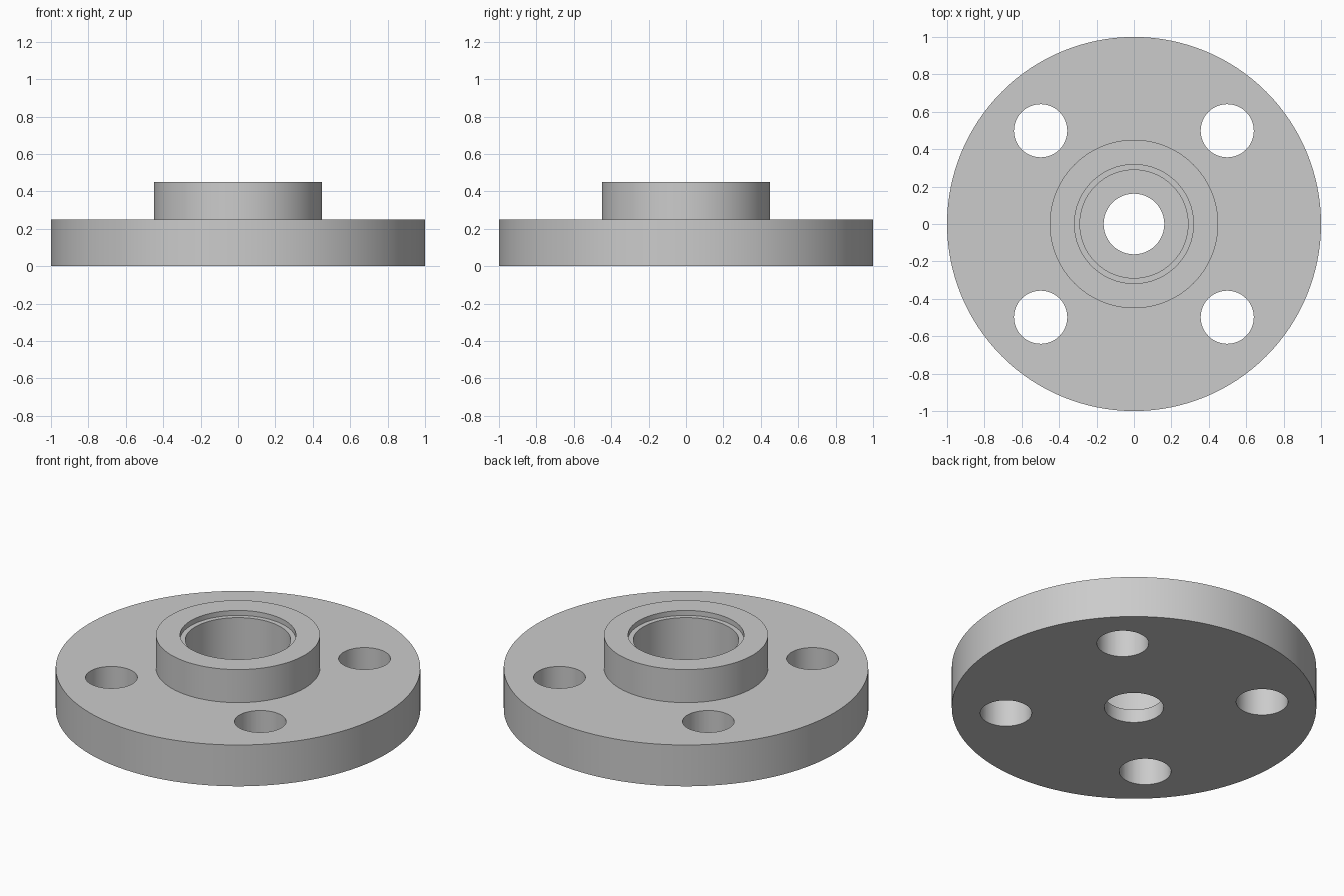
import bpy
import bmesh
import math
from mathutils import Vector

cube = bpy.data.objects.get("Cube")
if cube:
    bpy.data.objects.remove(cube, do_unlink=True)

# Dimensions
PLATE_RADIUS, PLATE_TOP = 1.0, 0.25
HUB_RADIUS, HUB_TOP = 0.45, 0.45
RECESS_RADIUS, RECESS_FLOOR = 0.318, 0.42
BORE_RADIUS, BORE_FLOOR = 0.289, 0.08
CENTRE_HOLE_RADIUS = 0.162
BOLT_RADIUS, BOLT_CIRCLE, BOLT_COUNT = 0.142, 0.705, 4
SEGMENTS = 128

metal = bpy.data.materials.new("plain grey metal")
metal.use_nodes = True
grey = (0.6, 0.6, 0.6, 1.0)
metal.diffuse_color = grey
metal.node_tree.nodes["Principled BSDF"].inputs["Base Color"].default_value = grey


def revolve(name, profile):
    """Turn a closed (radius, height) outline around the z axis."""
    bm = bmesh.new()
    verts = [bm.verts.new((r, 0, z)) for r, z in profile]
    edges = [bm.edges.new((a, b)) for a, b in zip(verts, verts[1:] + verts[:1])]
    bmesh.ops.spin(bm, geom=verts + edges, cent=(0, 0, 0), axis=(0, 0, 1),
                   angle=math.tau, steps=SEGMENTS, use_merge=True)
    bmesh.ops.remove_doubles(bm, verts=bm.verts, dist=1e-5)
    bmesh.ops.recalc_face_normals(bm, faces=bm.faces)
    mesh = bpy.data.meshes.new(name)
    bm.to_mesh(mesh)
    bm.free()
    obj = bpy.data.objects.new(name, mesh)
    bpy.context.collection.objects.link(obj)
    mesh.materials.append(metal)
    return obj


# Flange: round plate, raised hub, shallow recess, bore and centre hole
flange = revolve("flange", [
    (CENTRE_HOLE_RADIUS, 0), (PLATE_RADIUS, 0),
    (PLATE_RADIUS, PLATE_TOP), (HUB_RADIUS, PLATE_TOP),
    (HUB_RADIUS, HUB_TOP), (RECESS_RADIUS, HUB_TOP),
    (RECESS_RADIUS, RECESS_FLOOR), (BORE_RADIUS, RECESS_FLOOR),
    (BORE_RADIUS, BORE_FLOOR), (CENTRE_HOLE_RADIUS, BORE_FLOOR),
])

# Bolt holes on the diagonals
cutters = []
for i in range(BOLT_COUNT):
    angle = math.tau * (i + 0.5) / BOLT_COUNT
    centre = Vector((math.cos(angle), math.sin(angle), 0)) * BOLT_CIRCLE
    centre.z = PLATE_TOP / 2
    bpy.ops.mesh.primitive_cylinder_add(vertices=64, radius=BOLT_RADIUS,
                                        depth=PLATE_TOP * 2, location=centre)
    cutter = bpy.context.object
    cutter.name = "bolt_hole_cutter"
    cutter.hide_render = True
    cutter.data.materials.append(metal)
    cutters.append(cutter)

    cut = flange.modifiers.new("bolt_hole", 'BOOLEAN')
    cut.operation = 'DIFFERENCE'
    cut.solver = 'EXACT'
    cut.object = cutter

bpy.ops.object.select_all(action='DESELECT')
flange.select_set(True)
bpy.context.view_layer.objects.active = flange
for modifier in list(flange.modifiers):
    bpy.ops.object.modifier_apply(modifier=modifier.name)
for cutter in cutters:
    bpy.data.objects.remove(cutter, do_unlink=True)

# Smooth round walls with crisp rims
bpy.ops.object.shade_smooth_by_angle(angle=math.radians(30))
